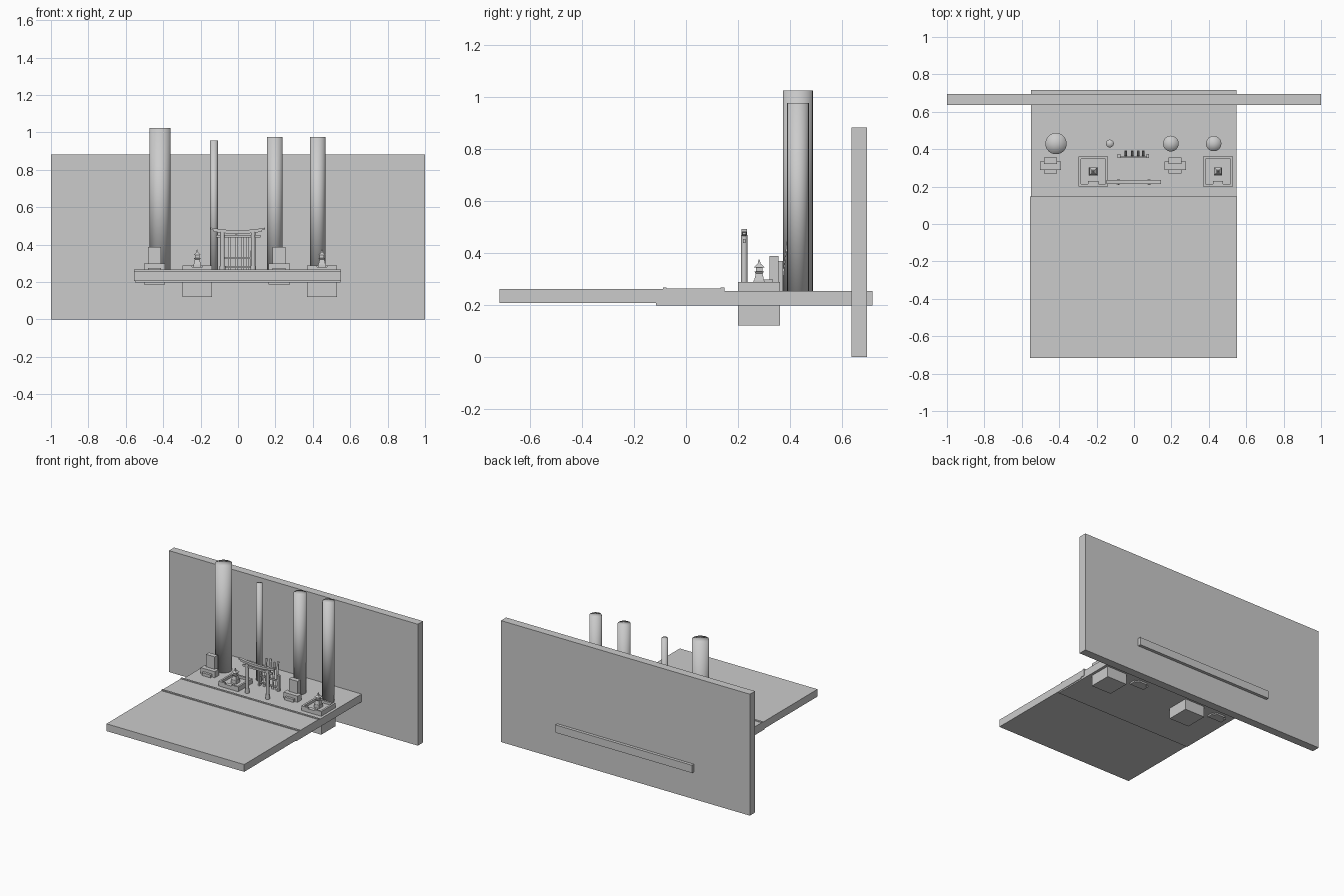
import bpy, bmesh, math
from mathutils import Matrix, Vector

if "Cube" in bpy.data.objects:
    bpy.data.objects.remove(bpy.data.objects["Cube"])


def finish(name, bm, smooth=False):
    bmesh.ops.recalc_face_normals(bm, faces=bm.faces)
    for f in bm.faces:
        f.smooth = smooth
    me = bpy.data.meshes.new(name)
    bm.to_mesh(me)
    bm.free()
    ob = bpy.data.objects.new(name, me)
    bpy.context.collection.objects.link(ob)
    return ob


def add_box(bm, x0, x1, y0, y1, z0, z1):
    m = Matrix.Translation(((x0 + x1) / 2, (y0 + y1) / 2, (z0 + z1) / 2))
    m = m @ Matrix.Diagonal((x1 - x0, y1 - y0, z1 - z0, 1))
    bmesh.ops.create_cube(bm, size=1, matrix=m)


def boxes(name, *dims):
    bm = bmesh.new()
    for d in dims:
        add_box(bm, *d)
    return finish(name, bm)


def column(name, x, y, r, z0, z1, seg=32, smooth=True):
    bm = bmesh.new()
    bmesh.ops.create_cone(bm, cap_ends=True, cap_tris=True, segments=seg,
                          radius1=r, radius2=r, depth=z1 - z0,
                          matrix=Matrix.Translation((x, y, (z0 + z1) / 2)))
    return finish(name, bm, smooth)


# Backdrop wall and ground slabs
boxes("back_wall", (-1, 1, 0.636, 0.695, 0, 0.882))
boxes("front_ground", (-0.555, 0.552, -0.717, 0.115, 0.207, 0.260))
boxes("rear_ground", (-0.551, 0.548, -0.115, 0.717, 0.198, 0.254))

# Road strip with a kerb along each edge
boxes("road", (-0.555, 0.552, -0.088, 0.147, 0.215, 0.262))
for name, y in (("front_kerb", -0.088), ("rear_kerb", 0.133)):
    boxes(name, (-0.555, 0.552, y, y + 0.014, 0.23, 0.267))

# Tall round trunks
for i, (x, r, top) in enumerate([(-0.417, 0.057, 1.024), (-0.129, 0.021, 0.957),
                                 (0.197, 0.042, 0.976), (0.426, 0.041, 0.976)]):
    column(f"trunk_{i + 1}", x, 0.43, r, 0.24, top)

# Stone markers: base, upright slab and front step
for side, cx in (("left", -0.446), ("right", 0.220)):
    boxes(f"marker_base_{side}", (cx - 0.057, cx + 0.057, 0.289, 0.335, 0.187, 0.298))
    boxes(f"marker_slab_{side}", (cx - 0.035, cx + 0.035, 0.320, 0.355, 0.187, 0.388))
    boxes(f"marker_step_{side}", (cx - 0.035, cx + 0.035, 0.271, 0.292, 0.22, 0.275))


# Walled plots, each with a stone lantern
def lantern(name, cx, cy):
    bm = bmesh.new()
    tiers = [(0.250, 0.294, 0.022, 0.021), (0.294, 0.320, 0.019, 0.013),
             (0.320, 0.328, 0.013, 0.019), (0.328, 0.344, 0.012, 0.012),
             (0.344, 0.356, 0.020, 0.008), (0.356, 0.374, 0.006, 0.002)]
    for z0, z1, a, b in tiers:
        m = Matrix.Translation((cx, cy, (z0 + z1) / 2)) @ Matrix.Rotation(math.pi / 4, 4, 'Z')
        bmesh.ops.create_cone(bm, cap_ends=True, segments=4, radius1=a * math.sqrt(2),
                              radius2=b * math.sqrt(2), depth=z1 - z0, matrix=m)
    return finish(name, bm)


for side, cx in (("left", -0.218), ("right", 0.449)):
    y0, y1, w, t = 0.200, 0.362, 0.080, 0.014
    boxes(f"plot_block_{side}", (cx - w, cx + w, y0, y1, 0.120, 0.270))
    boxes(f"plot_rim_{side}",
          (cx - w, cx - w + t, y0, y1, 0.26, 0.288),
          (cx + w - t, cx + w, y0, y1, 0.26, 0.288),
          (cx - w + t, cx + w - t, y1 - t, y1, 0.26, 0.288),
          (cx - w + t, cx - 0.027, y0, y0 + t, 0.26, 0.288),
          (cx + 0.027, cx + w - t, y0, y0 + t, 0.26, 0.288))
    boxes(f"plot_step_{side}", (cx - 0.027, cx + 0.027, y0, y0 + 0.03, 0.26, 0.280))
    lantern(f"stone_lantern_{side}", cx, 0.281)

# Gate: two posts, tie beam, upturned double lintel
for side, x in (("left", -0.083), ("right", 0.081)):
    column(f"gate_post_{side}", x, 0.224, 0.012, 0.24, 0.468, 16, False)
    column(f"gate_foot_{side}", x, 0.224, 0.015, 0.24, 0.285, 16, False)
boxes("gate_tie_beam", (-0.118, 0.121, 0.219, 0.229, 0.438, 0.452))


def curved_beam(name, half, y0, y1, z, thick, rise):
    bm = bmesh.new()
    n, rings = 12, []
    for i in range(n + 1):
        u = -1 + 2 * i / n
        zz = z + rise * u * u
        rings.append([bm.verts.new((-0.001 + half * u, y, h)) for y, h in
                      ((y0, zz), (y1, zz), (y1, zz + thick), (y0, zz + thick))])
    for a, b in zip(rings, rings[1:]):
        for k in range(4):
            bm.faces.new((a[k], a[(k + 1) % 4], b[(k + 1) % 4], b[k]))
    bm.faces.new(rings[0])
    bm.faces.new(rings[-1])
    return finish(name, bm)


curved_beam("gate_lower_lintel", 0.130, 0.217, 0.231, 0.458, 0.009, 0.012)
curved_beam("gate_upper_lintel", 0.145, 0.214, 0.234, 0.466, 0.011, 0.014)

# Plank rack behind the gate
boxes("rack_frame",
      (-0.087, -0.073, 0.353, 0.373, 0.24, 0.368),
      (0.067, 0.081, 0.353, 0.373, 0.24, 0.368),
      (-0.087, 0.081, 0.355, 0.362, 0.324, 0.335),
      (-0.087, 0.081, 0.355, 0.362, 0.275, 0.285))

# Leaning planks
lean = Matrix.Shear('XZ', 4, (0, 0))
for i, (x, top) in enumerate([(-0.045, 0.45), (-0.010, 0.455), (0.022, 0.44), (0.050, 0.45)]):
    p = boxes(f"leaning_plank_{i + 1}", (x - 0.007, x + 0.007, 0.362, 0.367, 0.25, top))
    for v in p.data.vertices:
        v.co.y += (v.co.z - 0.25) * 0.13
